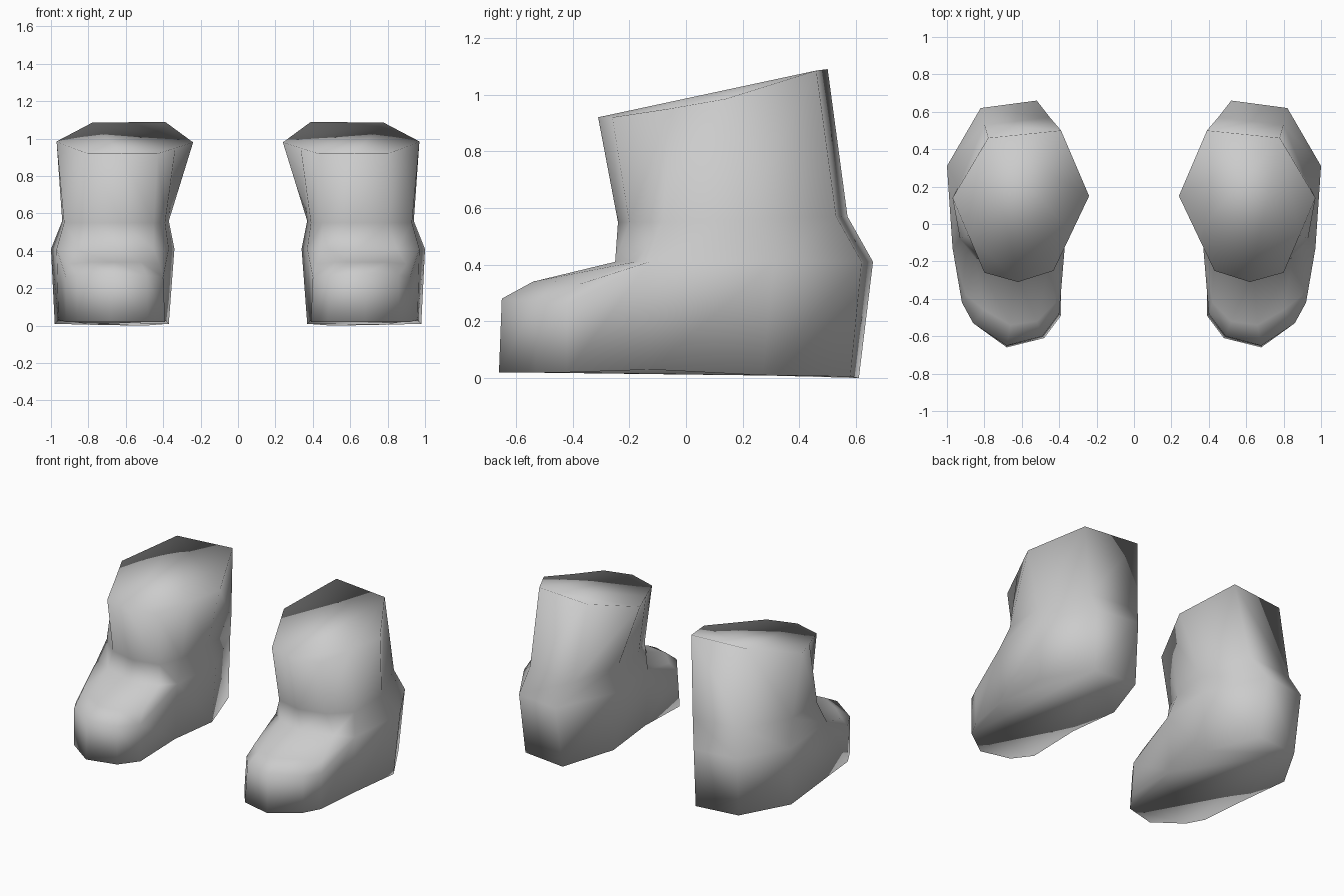
import bpy, bmesh
from mathutils import Vector

if "Cube" in bpy.data.objects:
    bpy.data.objects.remove(bpy.data.objects["Cube"])

grey = bpy.data.materials.new("plain grey")
grey.use_nodes = True
colour = (0.6, 0.6, 0.6, 1)
grey.diffuse_color = colour
grey.node_tree.nodes["Principled BSDF"].inputs["Base Color"].default_value = colour

# Rings run: heel inner, heel outer, outer side, outer front side,
# front outer, front, front inner, inner front side, inner side
rim = [(.39, .50, 1.09), (.78, .46, 1.085), (.97, .14, .985), (.885, -.06, .95),
       (.80, -.26, .92), (.62, -.31, .92), (.43, -.25, .92),
       (.335, -.05, .95), (.24, .15, .98)]
ankle = [(.45, .57, .57), (.80, .53, .57), (.94, .20, .56), (.93, -.08, .55),
         (.80, -.20, .55), (.62, -.24, .55), (.45, -.20, .55),
         (.39, -.05, .55), (.37, .20, .56)]
instep = [(.52, .66, .41), (.82, .62, .41), (1.0, .31, .41), (.97, -.13, .41),
          (.85, -.18, .41), (.64, -.25, .41), (.45, -.20, .41),
          (.37, -.12, .41), (.34, .25, .41)]
# Toe arcs, from outer to inner side
toe_top = [(.90, -.38, .33), (.80, -.46, .34), (.66, -.54, .34),
           (.52, -.52, .34), (.42, -.42, .33)]
toe_edge = [(.92, -.42, .26), (.86, -.53, .27), (.68, -.65, .28),
            (.49, -.60, .27), (.40, -.48, .26)]
toe_sole = [(.92, -.42, .02), (.86, -.53, .02), (.68, -.66, .02),
            (.48, -.61, .02), (.39, -.49, .02)]
heel_sole = [(.50, .61, 0), (.80, .58, .005), (.98, .27, .01), (.96, -.12, .03)]
inner_sole = [(.39, -.12, .03), (.37, .25, .01)]


def widen(ring):
    """Double the two front corners so the ring matches the five toe columns."""
    return ring[:5] + ring[4:7] + ring[6:]


rings = [widen(rim), widen(ankle), widen(instep),
         instep[:4] + toe_top + instep[7:],
         instep[:4] + toe_edge + instep[7:],
         heel_sole + toe_sole + inner_sole]


def make_boot(name, side):
    bm = bmesh.new()
    loops = [[bm.verts.new((side * x, y, z)) for x, y, z in r] for r in rings]
    n = len(loops[0])
    # Walls between neighbouring rings
    for a, b in zip(loops, loops[1:]):
        for i in range(n):
            j = (i + 1) % n
            bm.faces.new((a[i], a[j], b[j], b[i]))
    # Closed top and sole
    bm.faces.new(loops[0])
    bm.faces.new(loops[-1])
    # Collapse the shared points
    bmesh.ops.remove_doubles(bm, verts=bm.verts, dist=0.0005)
    bmesh.ops.recalc_face_normals(bm, faces=bm.faces)
    for f in bm.faces:
        f.smooth = True
    mesh = bpy.data.meshes.new(name)
    bm.to_mesh(mesh)
    bm.free()
    mesh.materials.append(grey)
    ob = bpy.data.objects.new(name, mesh)
    bpy.context.collection.objects.link(ob)


make_boot("left_boot", 1)
make_boot("right_boot", -1)
